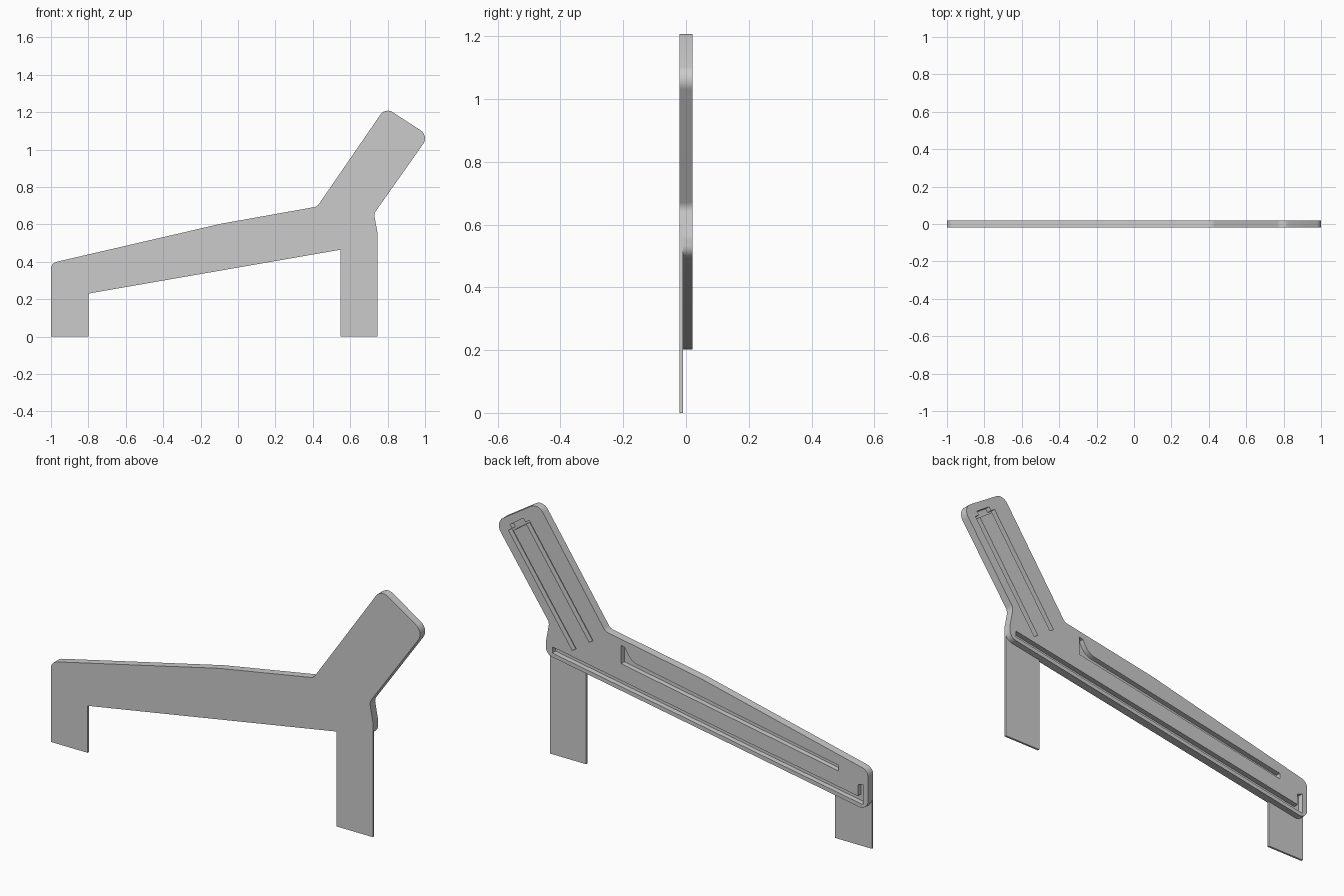
import bpy, bmesh, math
from mathutils import Vector

if "Cube" in bpy.data.objects:
    bpy.data.objects.remove(bpy.data.objects["Cube"])


def rounded(points, steps=6):
    """Turn (x, z, radius) corners into an outline with filleted corners."""
    out = []
    n = len(points)
    for i, (x, z, r) in enumerate(points):
        p = Vector((x, z))
        if r == 0:
            out.append(p)
            continue
        a = (Vector(points[i - 1][:2]) - p).normalized()
        b = (Vector(points[(i + 1) % n][:2]) - p).normalized()
        half = a.angle(b) / 2
        centre = p + (a + b).normalized() * (r / math.sin(half))
        t = r / math.tan(half)
        s, e = p + a * t - centre, p + b * t - centre
        for k in range(steps + 1):
            d = s.lerp(e, k / steps).normalized() * r
            out.append(centre + d)
    return out


def plate(name, outline, y0, y1):
    """Extrude an xz outline from y0 to y1."""
    bm = bmesh.new()
    face = bm.faces.new([bm.verts.new((p[0], y0, p[1])) for p in outline])
    res = bmesh.ops.extrude_face_region(bm, geom=[face])
    verts = [v for v in res["geom"] if isinstance(v, bmesh.types.BMVert)]
    bmesh.ops.translate(bm, verts=verts, vec=(0, y1 - y0, 0))
    bmesh.ops.recalc_face_normals(bm, faces=bm.faces)
    me = bpy.data.meshes.new(name)
    bm.to_mesh(me)
    bm.free()
    ob = bpy.data.objects.new(name, me)
    bpy.context.collection.objects.link(ob)
    return ob


def combine(target, other, operation):
    mod = target.modifiers.new(operation, 'BOOLEAN')
    mod.operation, mod.object, mod.solver = operation, other, 'EXACT'
    bpy.context.view_layer.objects.active = target
    bpy.ops.object.modifier_apply(modifier=mod.name)
    bpy.data.objects.remove(other)


def low(x, off=0.0):
    """Height of the sloping lower edge, plus an offset."""
    return 0.23 + 0.174 * (x + 0.8) + off


FRONT, MID, FLOOR, BACK = -0.02, -0.01, -0.005, 0.02

# Upper silhouette shared by both layers, from front end to rear leg
upper = [(-1, 0.393, 0.04), (-0.088, 0.604, 0.3), (0.423, 0.695, 0.04),
         (0.788, 1.225, 0.046), (1.021, 1.074, 0.05),
         (0.727, 0.657, 0.04), (0.745, 0.56, 0.05)]

# Thick seat and backrest board
panel = plate("side_panel", rounded(
    upper + [(0.745, low(0.745), 0.04), (-1, low(-1), 0.04)]), MID, BACK)

# Slots in the back: (x, z, radius)
seat_slot = [(0.71, low(0.71, 0.02), 0), (0.71, low(0.71, 0.05), 0),
             (-0.945, low(-0.945, 0.05), 0), (-0.945, 0.31, 0),
             (-0.972, 0.32, 0), (-0.972, low(-0.972, 0.02), 0)]
upper_slot = [(0.337, 0.56, 0), (0.337, 0.65, 0), (0.317, 0.645, 0),
              (0.285, 0.585, 0.08), (-0.84, 0.378, 0), (-0.84, 0.35, 0)]

# U-shaped backrest slot, laid out across (a) and along (h) the backrest
along = Vector((0.572, 0.820))
across = Vector((0.820, -0.572))
origin = Vector((0.50, 0.625))
u_shape = [(0, 0), (0, 0.605), (0.025, 0.605), (0.025, 0.625), (0.112, 0.625),
           (0.112, 0.605), (0.137, 0.605), (0.137, 0), (0.112, 0),
           (0.112, 0.595), (0.025, 0.595), (0.025, 0)]
back_slot = [origin + across * (a - 0.0125) + along * h for a, h in u_shape]

for outline in (rounded(seat_slot), rounded(upper_slot), back_slot):
    combine(panel, plate("slot_cutter", outline, FLOOR, BACK + 0.02), 'DIFFERENCE')

# Thin front sheet that carries both legs
sheet = plate("front_sheet", rounded(
    upper[:-1] + [(0.745, 0.56, 0), (0.745, 0, 0), (0.548, 0, 0),
                  (0.548, low(0.548), 0), (-0.8, 0.23, 0), (-0.8, 0, 0),
                  (-1, 0, 0)]), FRONT, MID)
combine(panel, sheet, 'UNION')

# Smooth fillets, keep hard edges
bpy.ops.object.select_all(action='DESELECT')
panel.select_set(True)
bpy.context.view_layer.objects.active = panel
bpy.ops.object.shade_smooth_by_angle(angle=math.radians(30))
